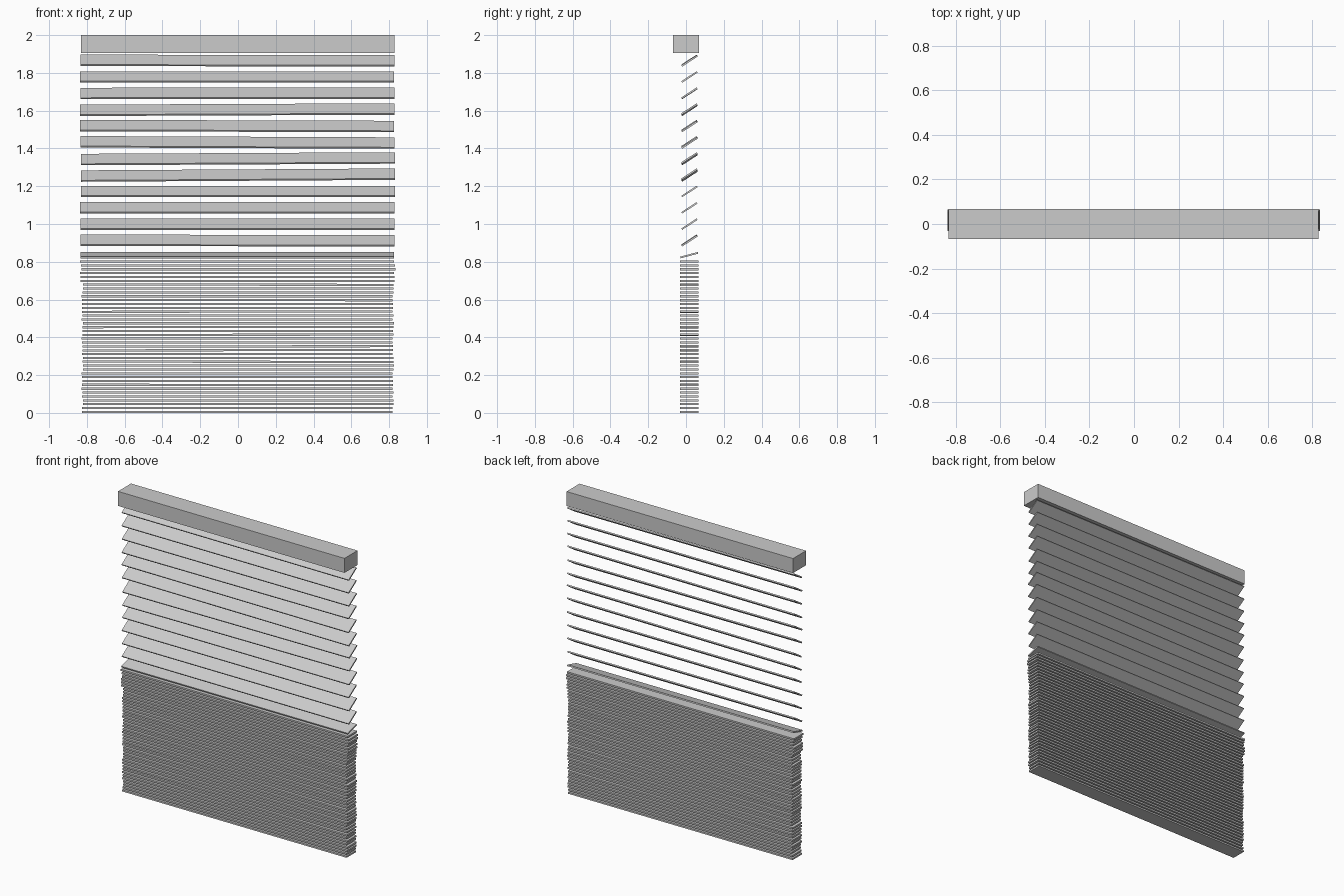
import bpy, math, random

if "Cube" in bpy.data.objects:
    bpy.data.objects.remove(bpy.data.objects["Cube"])

random.seed(4)


def box(name, loc, size, tilt=0.0, roll=0.0):
    """Box with its size baked in; tilt about x, roll lifts the right end."""
    bpy.ops.mesh.primitive_cube_add(size=1, location=(0, 0, 0))
    ob = bpy.context.object
    ob.name = name
    for v in ob.data.vertices:
        v.co = [c * s for c, s in zip(v.co, size)]
    ob.location = loc
    ob.rotation_euler = (tilt, -roll, 0)
    return ob


# Head rail along the top
box("head_rail", (-0.002, 0, 1.952), (1.66, 0.136, 0.096))

SLAT_DEPTH, SLAT_THICK, SLAT_Y = 0.097, 0.009, 0.017

# Open, tilted slats, a few hanging slightly crooked
rolls = [-0.002, 0, 0.001, 0.004, -0.003, -0.004, 0.005, 0.006, 0, 0, 0, -0.002]
for i, roll in enumerate(rolls):
    box(f"open_slat_{i + 1}",
        (random.uniform(-0.005, 0.001), SLAT_Y + 0.001, 1.865 - 0.0866 * i),
        (1.663, SLAT_DEPTH, SLAT_THICK), math.radians(33), roll)

# Half-closed slat resting on the stack
box("resting_slat", (-0.004, SLAT_Y, 0.835),
    (1.66, SLAT_DEPTH, SLAT_THICK), math.radians(15))

# Gathered stack of flat slats
COUNT, PITCH = 40, 0.0204
for i in range(COUNT):
    upper = i > 33
    length = 1.663 if upper else 1.645
    roll = random.choice([0, 0, 0, 0.001, -0.001]) if i else 0
    box(f"stacked_slat_{i + 1}",
        (random.uniform(-0.006, 0.003), SLAT_Y, 0.0055 + PITCH * i),
        (length, SLAT_DEPTH, 0.011), 0, roll)
